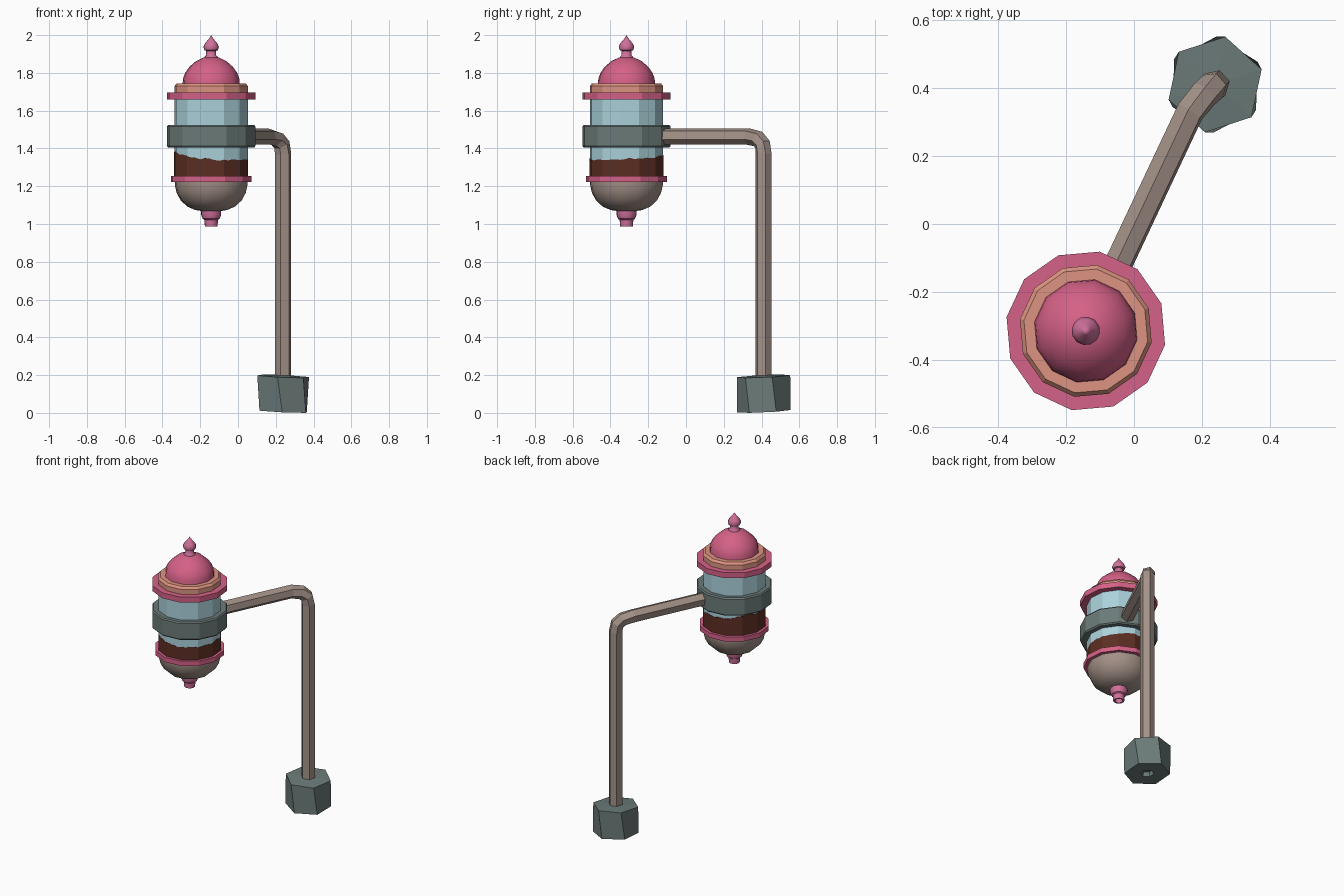
import bpy, bmesh, math, random
from mathutils import Vector

if "Cube" in bpy.data.objects:
    bpy.data.objects.remove(bpy.data.objects["Cube"])

random.seed(4)
CX, CY = -0.142, -0.315      # canister axis
PX, PY = 0.239, 0.411        # post axis
SIDES = 12
ROT = math.radians(20)


def srgb(r, g, b):
    f = lambda c: (c / 255 / 12.92) if c < 10 else ((c / 255 + 0.055) / 1.055) ** 2.4
    return (f(r), f(g), f(b), 1)


def material(name, rgb):
    m = bpy.data.materials.new(name)
    m.diffuse_color = srgb(*rgb)
    m.use_nodes = True
    m.node_tree.nodes["Principled BSDF"].inputs["Base Color"].default_value = m.diffuse_color
    return m


PINK = material("pink", (213, 97, 135))
MAUVE = material("mauve_pink", (207, 113, 155))
PEACH = material("peach", (222, 148, 130))
GLASS = material("pale_blue_glass", (172, 210, 220))
STEEL = material("grey_green_metal", (107, 123, 121))
TAUPE = material("taupe_metal", (163, 145, 136))
BROWN = material("dark_brown_liquid", (92, 46, 35))


def finish(name, bm, mat, smooth=None):
    bmesh.ops.remove_doubles(bm, verts=bm.verts, dist=0.0005)
    bmesh.ops.recalc_face_normals(bm, faces=bm.faces)
    me = bpy.data.meshes.new(name)
    bm.to_mesh(me)
    bm.free()
    me.materials.append(mat)
    ob = bpy.data.objects.new(name, me)
    bpy.context.collection.objects.link(ob)
    if smooth:
        bpy.ops.object.select_all(action='DESELECT')
        ob.select_set(True)
        bpy.context.view_layer.objects.active = ob
        bpy.ops.object.shade_smooth_by_angle(angle=math.radians(smooth))
    return ob


def skin(bm, rings, closed=False):
    n = len(rings[0])
    pairs = list(zip(rings, rings[1:])) + ([(rings[-1], rings[0])] if closed else [])
    for a, b in pairs:
        for i in range(n):
            j = (i + 1) % n
            bm.faces.new((a[i], a[j], b[j], b[i]))


def lathe(name, profile, mat, smooth=None, closed=False, sides=SIDES):
    """Spin (radius, z) points about the canister axis."""
    bm = bmesh.new()
    rings = []
    for r, z in profile:
        rings.append([bm.verts.new((CX + r * math.cos(ROT + math.tau * i / sides),
                                    CY + r * math.sin(ROT + math.tau * i / sides), z))
                      for i in range(sides)])
    skin(bm, rings, closed)
    return finish(name, bm, mat, smooth)


# Lid: finial, dome, peach shoulder and flange
lathe("finial", [(0, 2.0), (0.013, 1.98), (0.034, 1.955), (0.042, 1.937), (0.036, 1.92),
                 (0.027, 1.917), (0.027, 1.893), (0.036, 1.885), (0.036, 1.87)], MAUVE, 50)
lathe("lid_dome", [(0, 1.886), (0.04, 1.882), (0.082, 1.862), (0.117, 1.832), (0.14, 1.80),
                   (0.151, 1.77), (0.154, 1.74), (0, 1.74)], PINK, 50)
lathe("lid_shoulder", [(0.12, 1.745), (0.185, 1.745), (0.197, 1.73), (0.197, 1.69),
                       (0.12, 1.69)], PEACH, closed=True)
lathe("lid_flange", [(0.15, 1.697), (0.237, 1.697), (0.237, 1.66), (0.15, 1.66)], PINK, closed=True)

# Glass cylinder
lathe("glass_cylinder", [(0, 1.675), (0.197, 1.675), (0.197, 1.23), (0, 1.23)], GLASS)

# Liquid: thin shell just outside the glass with an uneven top edge
bm = bmesh.new()
STEP = 4
low, high = [], []
for k in range(SIDES * STEP):
    i, t = k // STEP, (k % STEP) / STEP
    a0, a1 = (ROT + math.tau * (i + d) / SIDES for d in (0, 1))
    p = Vector((math.cos(a0), math.sin(a0))).lerp(Vector((math.cos(a1), math.sin(a1))), t) * 0.199
    a = math.atan2(p.y, p.x)
    top = 1.358 - 0.018 * math.cos(a) + 0.012 * math.sin(a) + 0.006 * math.cos(2 * a)
    top += random.uniform(-0.006, 0.006)
    low.append(bm.verts.new((CX + p.x, CY + p.y, 1.235)))
    high.append(bm.verts.new((CX + p.x, CY + p.y, top)))
rim = [bm.verts.new((CX + (v.co.x - CX) * 0.98, CY + (v.co.y - CY) * 0.98, v.co.z)) for v in high]
skin(bm, [low, high, rim])
finish("liquid", bm, BROWN)

# Clamp band around the glass
lathe("clamp_band", [(0.19, 1.522), (0.23, 1.525), (0.237, 1.517), (0.237, 1.412),
                     (0.23, 1.404), (0.19, 1.406)], STEEL, closed=True)

# Lower ring, bowl and spout
lathe("lower_ring", [(0.15, 1.254), (0.217, 1.254), (0.217, 1.222), (0.15, 1.222)], PINK, closed=True)
lathe("bottom_bowl", [(0, 1.235), (0.195, 1.235), (0.195, 1.205), (0.186, 1.165), (0.164, 1.125),
                      (0.128, 1.092), (0.085, 1.074), (0.04, 1.067), (0, 1.066)], TAUPE, 50)
lathe("spout", [(0, 1.085), (0.054, 1.085), (0.054, 1.05), (0.046, 1.028), (0.037, 1.022),
                (0.034, 0.987), (0.025, 0.987), (0.025, 1.02), (0, 1.02)], MAUVE, 35)

# Bent hexagonal arm and post
bm = bmesh.new()
path = [Vector(p) for p in ((-0.08, -0.19, 1.463), (0.165, 0.33, 1.463), (0.207, 0.382, 1.45),
                            (0.232, 0.405, 1.42), (PX, PY, 1.37), (PX, PY, 0.12))]
arm_angle = math.radians(63)
left = Vector((-math.sin(arm_angle), math.cos(arm_angle), 0))
rings = []
for i, p in enumerate(path):
    t = Vector()
    if i > 0:
        t += (p - path[i - 1]).normalized()
    if i < len(path) - 1:
        t += (path[i + 1] - p).normalized()
    t.normalize()
    up = t.cross(left).normalized()
    side = up.cross(t)
    rings.append([bm.verts.new(p + 0.044 * (math.cos(a) * up + math.sin(a) * side))
                  for a in (math.radians(10 + 60 * k) for k in range(6))])
skin(bm, rings)
bm.faces.new(rings[0])
bm.faces.new(rings[-1])
finish("bent_arm", bm, TAUPE)

# Hexagonal base, slightly twisted and tilted, with a recess underneath
bm = bmesh.new()
rings = []
for r, z, deg in ((0, 0.202, 18), (0.144, 0.194, 18), (0.142, 0.009, 28),
                  (0.042, 0.009, 28), (0.036, 0.04, 28), (0, 0.04, 28)):
    ring = []
    for k in range(6):
        a = math.radians(deg + 60 * k)
        x, y = r * math.cos(a), r * math.sin(a)
        ring.append(bm.verts.new((PX + x, PY + y, z + 0.045 * (y - x))))
    rings.append(ring)
skin(bm, rings)
finish("hex_base", bm, STEEL)
